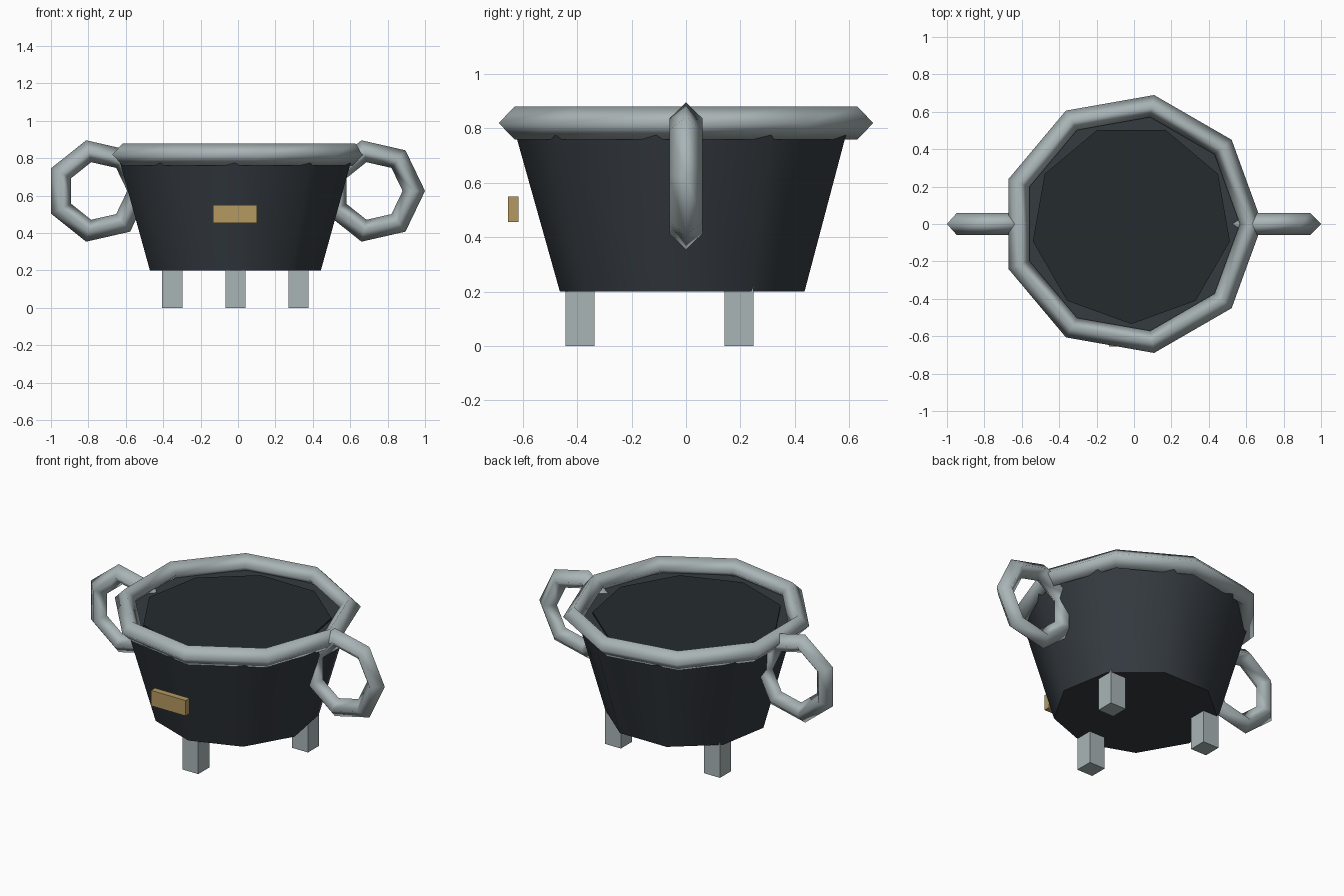
import bpy
from math import radians, sin, cos

if "Cube" in bpy.data.objects:
    bpy.data.objects.remove(bpy.data.objects["Cube"])

CX = -0.014  # the odd-sided parts share this axis


def material(name, rgb):
    m = bpy.data.materials.new(name)
    m.diffuse_color = (*rgb, 1)
    m.use_nodes = True
    m.node_tree.nodes["Principled BSDF"].inputs["Base Color"].default_value = m.diffuse_color
    return m


IRON = material("dark_iron", (0.035, 0.043, 0.052))
LIQUID = material("dark_liquid", (0.018, 0.024, 0.027))
STEEL = material("grey_steel", (0.40, 0.46, 0.47))
BRASS = material("brass", (0.46, 0.32, 0.12))


def finish(name, mat):
    ob = bpy.context.object
    ob.name = name
    ob.data.materials.append(mat)
    return ob


def box(name, lo, hi, mat):
    bpy.ops.mesh.primitive_cube_add(size=1, location=[(a + b) / 2 for a, b in zip(lo, hi)])
    ob = finish(name, mat)
    ob.scale = [b - a for a, b in zip(lo, hi)]
    bpy.ops.object.transform_apply(location=False, rotation=False, scale=True)


def frustum(name, z0, z1, r0, r1, mat):
    bpy.ops.mesh.primitive_cone_add(vertices=9, radius1=r0, radius2=r1, depth=z1 - z0,
                                    location=(CX, 0, (z0 + z1) / 2),
                                    rotation=(0, 0, radians(180)))
    finish(name, mat)
    bpy.ops.object.shade_smooth_by_angle(angle=radians(60))


def ring(name, loc, rot, sides, radius, mat):
    bpy.ops.mesh.primitive_torus_add(major_segments=sides, minor_segments=4,
                                     major_radius=radius, minor_radius=0.06,
                                     location=loc, rotation=rot)
    finish(name, mat)
    bpy.ops.object.shade_smooth()


# Tapered pot body and the dark surface inside it
frustum("pot_body", 0.20, 0.79, 0.464, 0.63, IRON)
frustum("pot_contents", 0.77, 0.80, 0.535, 0.535, LIQUID)

# Rim and two ring handles
ring("rim", (CX, 0, 0.82), (0, 0, 0), 9, 0.64, STEEL)
for side, x in (("left", -0.736), ("right", 0.736)):
    ring(side + "_handle", (CX + x, 0, 0.625), (radians(90), 0, 0), 7, 0.218, STEEL)

# Three square legs
for i in range(3):
    a = radians(-90 + 120 * i)
    x, y, h = CX + 0.39 * cos(a), 0.39 * sin(a), 0.054
    box(f"leg_{i + 1}", (x - h, y - h, 0), (x + h, y + h, 0.22), STEEL)

# Front plate
box("front_plate", (-0.134, -0.655, 0.455), (0.102, -0.617, 0.55), BRASS)
